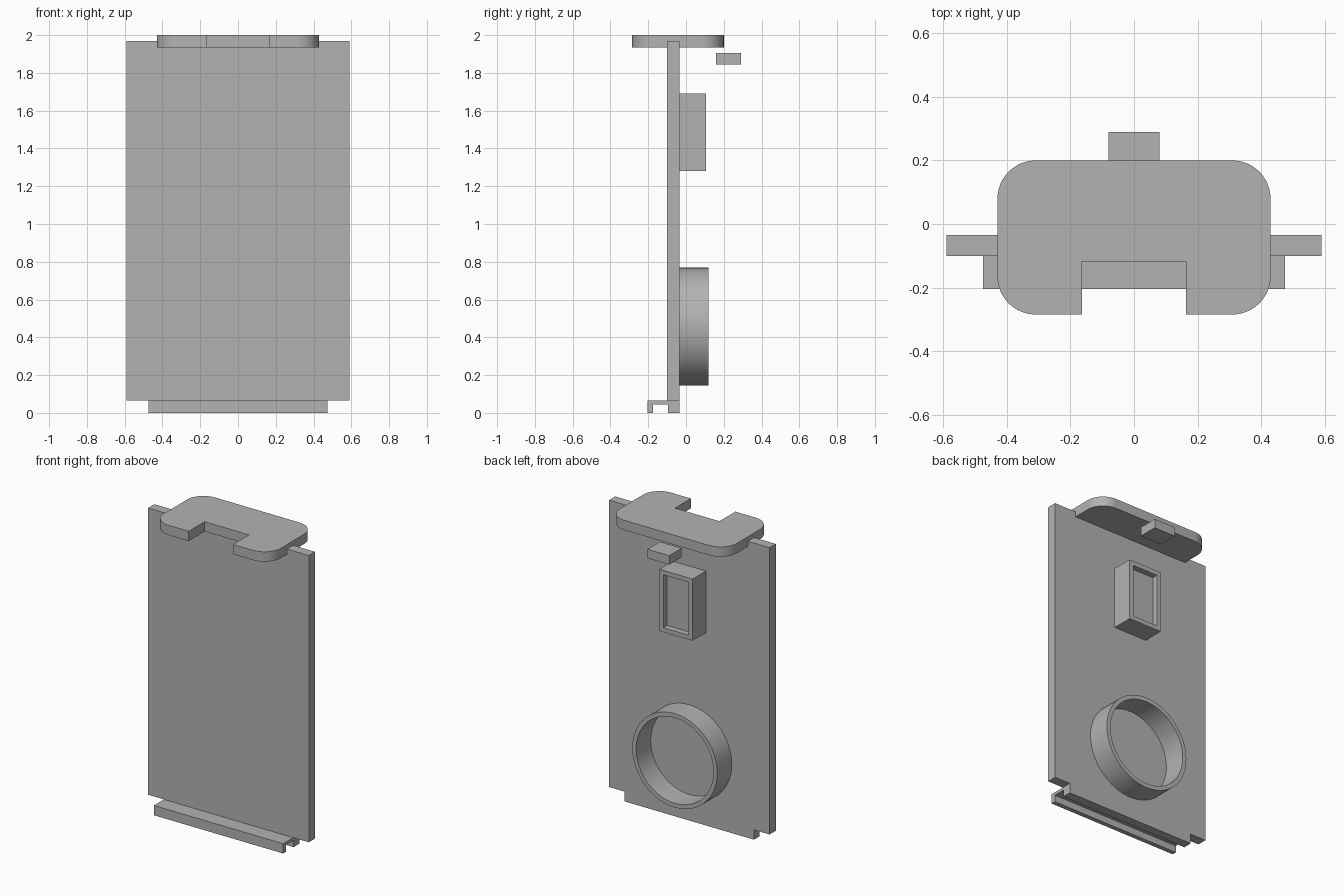
import bpy, bmesh, math
from mathutils import Matrix

if "Cube" in bpy.data.objects:
    bpy.data.objects.remove(bpy.data.objects["Cube"])

GREY = (0.45, 0.45, 0.45, 1)
mat = bpy.data.materials.new("plain grey")
mat.use_nodes = True
mat.diffuse_color = GREY
mat.node_tree.nodes["Principled BSDF"].inputs["Base Color"].default_value = GREY


def finish(bm, name):
    bmesh.ops.recalc_face_normals(bm, faces=bm.faces)
    mesh = bpy.data.meshes.new(name)
    bm.to_mesh(mesh)
    bm.free()
    mesh.materials.append(mat)
    obj = bpy.data.objects.new(name, mesh)
    bpy.context.collection.objects.link(obj)
    return obj


def box_mesh(half_x, y, z):
    bm = bmesh.new()
    size = Matrix.Diagonal((2 * half_x, y[1] - y[0], z[1] - z[0], 1))
    place = Matrix.Translation((0, sum(y) / 2, sum(z) / 2))
    bmesh.ops.create_cube(bm, size=1, matrix=place @ size)
    return bm


def prism(points, direction):
    """Extrude a closed outline along a direction."""
    bm = bmesh.new()
    face = bm.faces.new([bm.verts.new(p) for p in points])
    new = bmesh.ops.extrude_face_region(bm, geom=[face], use_keep_orig=True)["geom"]
    bmesh.ops.translate(bm, vec=direction,
                        verts=[v for v in new if isinstance(v, bmesh.types.BMVert)])
    return bm


def smooth(obj):
    bpy.ops.object.select_all(action="DESELECT")
    obj.select_set(True)
    bpy.context.view_layer.objects.active = obj
    bpy.ops.object.shade_smooth_by_angle(angle=math.radians(30))


BACK = -0.035

# Upright panel and loose block behind the top
finish(box_mesh(0.59, (-0.10, BACK), (0.065, 1.97)), "panel")
finish(box_mesh(0.08, (0.16, 0.29), (1.845, 1.905)), "latch_block")

# Downward-opening channel along the foot
channel = [(-0.205, 0), (-0.175, 0), (-0.175, 0.045), (-0.095, 0.045),
           (-0.095, 0), (BACK, 0), (BACK, 0.065), (-0.205, 0.065)]
finish(prism([(-0.475, y, z) for y, z in channel], (0.95, 0, 0)), "foot_channel")

# Top slab: rounded corners and a notch in the front edge
HX, Y0, Y1, R = 0.43, -0.285, 0.20, 0.12
half = [(0.163, -0.118), (0.163, Y0)]
for cy, start in ((Y0 + R, -90), (Y1 - R, 0)):
    for i in range(13):
        a = math.radians(start + 7.5 * i)
        half.append((HX - R + R * math.cos(a), cy + R * math.sin(a)))
outline = half + [(-x, y) for x, y in reversed(half)]
smooth(finish(prism([(x, y, 1.935) for x, y in outline], (0, 0, 0.065)), "top_slab"))

# Rear box with a shallow pocket in its back face
bm = box_mesh(0.122, (BACK, 0.105), (1.28, 1.69))
bm.faces.ensure_lookup_table()
rear = max(bm.faces, key=lambda f: f.calc_center_median().y)
bmesh.ops.inset_region(bm, faces=[rear], thickness=0.041)
new = bmesh.ops.extrude_face_region(bm, geom=[rear])["geom"]
bmesh.ops.translate(bm, vec=(0, -0.04, 0),
                    verts=[v for v in new if isinstance(v, bmesh.types.BMVert)])
if rear.is_valid:
    bmesh.ops.delete(bm, geom=[rear], context="FACES_ONLY")
finish(bm, "rear_box")

# Open ring on the back of the panel: a spun wall section
bm = bmesh.new()
CZ = 0.457
section = [(0.284, BACK), (0.312, BACK), (0.312, 0.118), (0.284, 0.118)]
verts = [bm.verts.new((r, y, CZ)) for r, y in section]
edges = [bm.edges.new((verts[i], verts[(i + 1) % 4])) for i in range(4)]
bmesh.ops.spin(bm, geom=verts + edges, cent=(0, 0, CZ), axis=(0, 1, 0),
               angle=math.tau, steps=64, use_merge=True)
bmesh.ops.remove_doubles(bm, verts=bm.verts, dist=0.0001)
smooth(finish(bm, "ring"))
